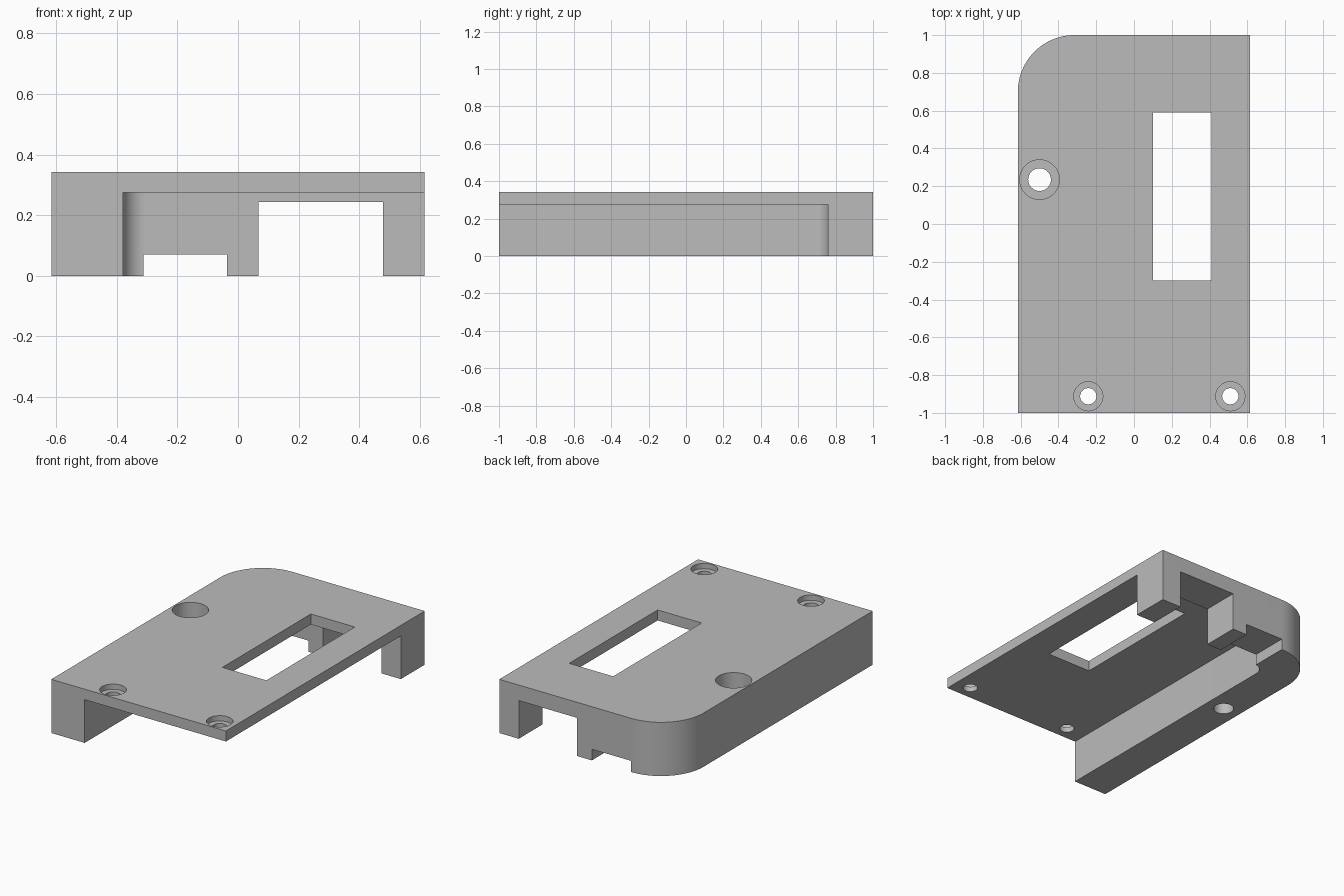
import bpy
import bmesh
from math import sin, cos, pi, radians

cube = bpy.data.objects.get("Cube")
if cube:
    bpy.data.objects.remove(cube, do_unlink=True)

TOP = 0.342       # upper face
CEILING = 0.275   # underside of the plate

grey = bpy.data.materials.new("plain grey")
grey.use_nodes = True
grey.diffuse_color = (0.5, 0.5, 0.5, 1)
grey.node_tree.nodes["Principled BSDF"].inputs["Base Color"].default_value = (0.5, 0.5, 0.5, 1)


def prism(name, outline, z0, z1):
    """Extrude a flat outline from z0 up to z1."""
    bm = bmesh.new()
    base = bm.faces.new([bm.verts.new((x, y, z0)) for x, y in outline])
    grown = bmesh.ops.extrude_face_region(bm, geom=[base])["geom"]
    moved = [v for v in grown if isinstance(v, bmesh.types.BMVert)]
    bmesh.ops.translate(bm, verts=moved, vec=(0, 0, z1 - z0))
    bmesh.ops.recalc_face_normals(bm, faces=bm.faces)
    mesh = bpy.data.meshes.new(name)
    bm.to_mesh(mesh)
    bm.free()
    mesh.materials.append(grey)
    obj = bpy.data.objects.new(name, mesh)
    bpy.context.collection.objects.link(obj)
    return obj


def rectangle(x0, x1, y0, y1, radius=0):
    """Rectangle whose corner at (x0, y1) may be rounded."""
    points = [(x0, y0), (x1, y0), (x1, y1)]
    if not radius:
        return points + [(x0, y1)]
    steps = 24
    angles = [pi / 2 * (1 + i / steps) for i in range(steps + 1)]
    return points + [(x0 + radius + radius * cos(a), y1 - radius + radius * sin(a)) for a in angles]


def circle(x, y, radius, steps=48):
    return [(x + radius * cos(2 * pi * i / steps), y + radius * sin(2 * pi * i / steps))
            for i in range(steps)]


# Outer shell with one rounded back corner
body = prism("cover_body", rectangle(-0.615, 0.615, -1, 1, 0.30), 0, TOP)

cutters = [
    # Underside hollow, open at the front and left
    prism("hollow_cutter", rectangle(-0.38, 0.8, -1.2, 0.76, 0.075), -0.1, CEILING),
    # Notches through the back wall
    prism("small_notch_cutter", rectangle(-0.312, -0.037, 0.6, 1.2), -0.15, 0.071),
    prism("large_notch_cutter", rectangle(0.067, 0.478, 0.65, 1.2), -0.2, 0.243),
    # Long window in the plate
    prism("window_cutter", rectangle(0.10, 0.41, -0.30, 0.59), 0.2, 0.5),
]

# Stepped screw holes: x, y, head radius, shaft radius, shelf height
for x, y, head, shaft, shelf in [(-0.50, 0.235, 0.105, 0.06, 0.10),
                                 (-0.242, -0.912, 0.077, 0.043, 0.308),
                                 (0.51, -0.912, 0.077, 0.043, 0.308)]:
    cutters.append(prism("shaft_cutter", circle(x, y, shaft), -0.3, 0.45))
    cutters.append(prism("head_cutter", circle(x, y, head), shelf, 0.55))

# Carve the shell
bpy.context.view_layer.objects.active = body
for cutter in cutters:
    cutter.hide_render = True
    mod = body.modifiers.new("cut", "BOOLEAN")
    mod.operation = "DIFFERENCE"
    mod.solver = "EXACT"
    mod.object = cutter
    bpy.ops.object.modifier_apply(modifier=mod.name)
    bpy.data.objects.remove(cutter, do_unlink=True)

# Smooth the round surfaces, keep the edges crisp
bpy.ops.object.select_all(action="DESELECT")
body.select_set(True)
bpy.ops.object.shade_smooth_by_angle(angle=radians(30))
